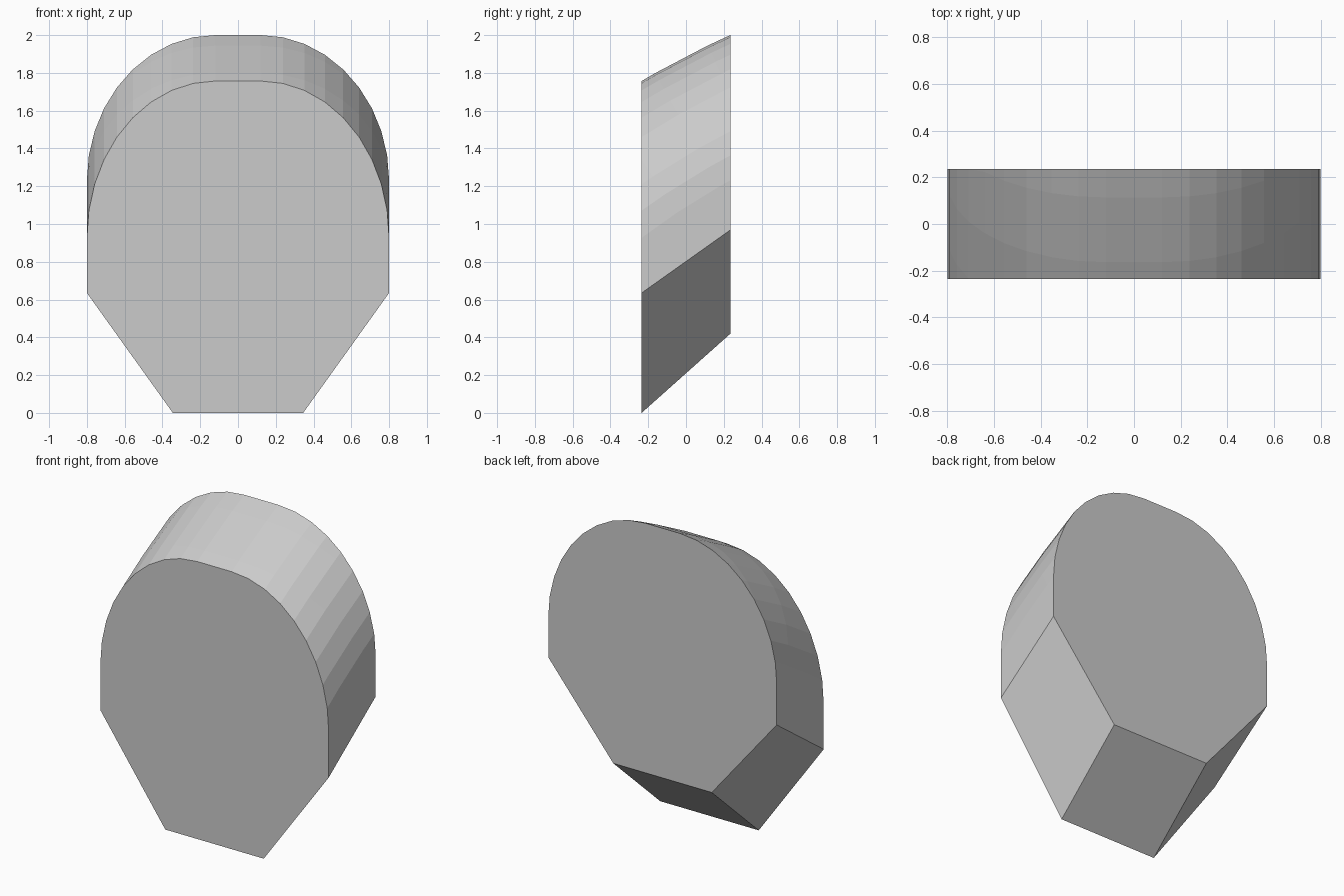
import bpy, bmesh
from math import sin, cos, radians, sqrt, hypot

if "Cube" in bpy.data.objects:
    bpy.data.objects.remove(bpy.data.objects["Cube"])

H = 0.235                 # half thickness
YC, ZC = 2.06, -2.10      # axis that the rim curves around
RAYS = [radians(a) for a in (33.7, 29.7, 25.7)]

# Right half of the front outline, bottom to top: (x, z, curved rim?)
half = [(0.345, 0.0, False), (0.80, 0.635, False)]
for i in range(10):
    t = radians(90 - 10 * i)
    half.append((0.12 + 0.68 * sin(t), 0.927 + 0.83 * cos(t), True))
outline = half + [(-x, z, c) for x, z, c in reversed(half)]


def rim_line(x, z, curved):
    """Points from front to back, following the arc about the axis."""
    r = hypot(YC + H, z - ZC)
    ys = [-H]
    for a in RAYS:
        y = YC - r * sin(a) if curved else H
        ys.append(max(-H, min(H, y)))
    ys.append(H)
    return [(x, y, ZC + sqrt(r * r - (YC - y) ** 2)) for y in ys]


# Arch block: rim strips plus flat front and back
bm = bmesh.new()
lines = [[bm.verts.new(p) for p in rim_line(*o)] for o in outline]
for a, b in zip(lines, lines[1:] + lines[:1]):
    for k in range(len(a) - 1):
        bm.faces.new((a[k], b[k], b[k + 1], a[k + 1]))
bm.faces.new([l[0] for l in lines])
bm.faces.new([l[-1] for l in lines])
bmesh.ops.remove_doubles(bm, verts=bm.verts[:], dist=1e-4)
bmesh.ops.recalc_face_normals(bm, faces=bm.faces[:])

mesh = bpy.data.meshes.new("arched_block")
bm.to_mesh(mesh)
bm.free()
bpy.context.collection.objects.link(bpy.data.objects.new("arched_block", mesh))
